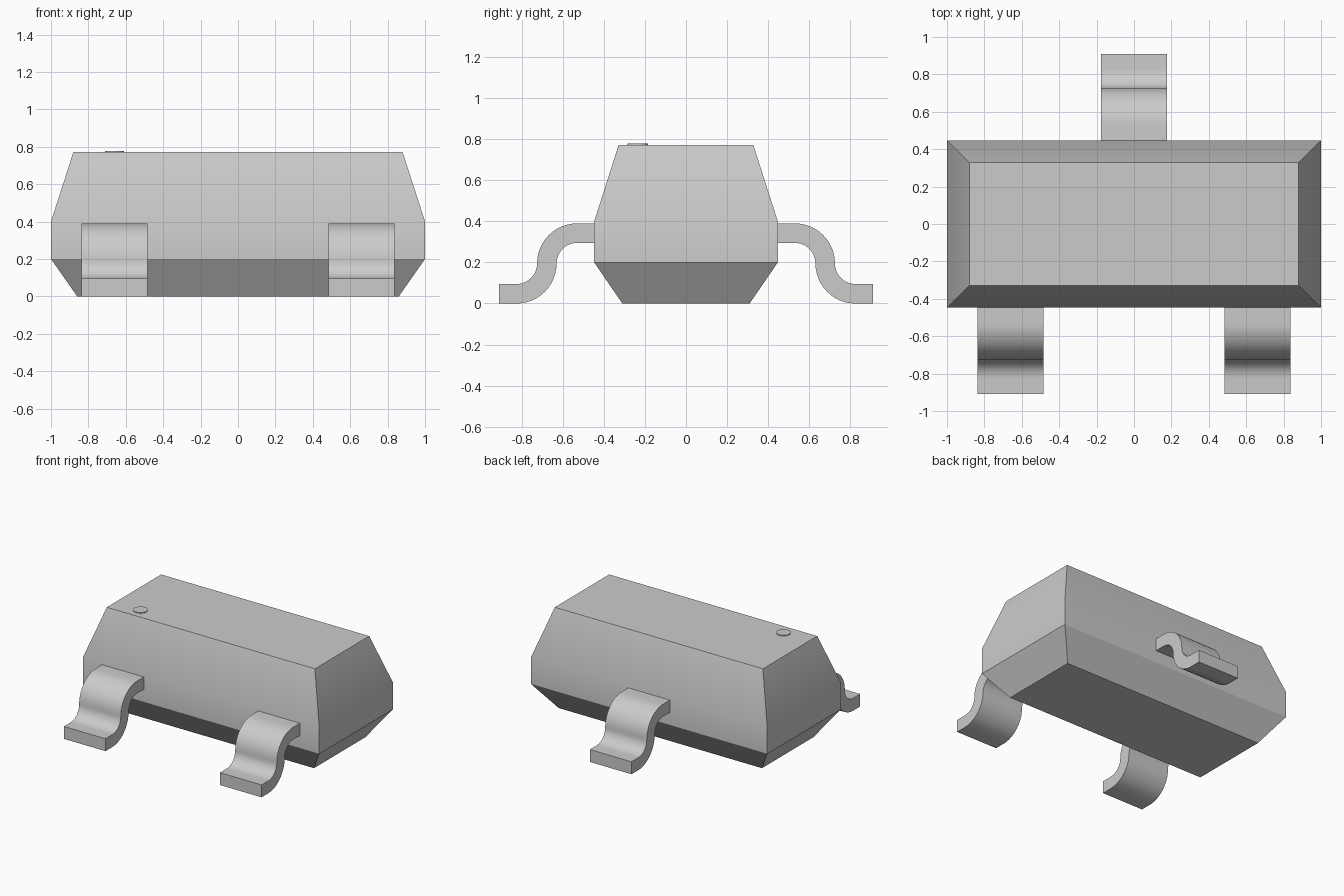
import bpy, bmesh
from math import sin, cos, pi, radians

cube = bpy.data.objects.get("Cube")
if cube:
    bpy.data.objects.remove(cube, do_unlink=True)

grey = bpy.data.materials.new("light grey")
grey.use_nodes = True
colour = (0.6, 0.6, 0.6, 1)
grey.diffuse_color = colour
grey.node_tree.nodes["Principled BSDF"].inputs["Base Color"].default_value = colour


def finish(name, bm):
    """Turn a bmesh into a smooth-shaded object with sharp corners."""
    bmesh.ops.recalc_face_normals(bm, faces=bm.faces)
    mesh = bpy.data.meshes.new(name)
    bm.to_mesh(mesh)
    bm.free()
    mesh.materials.append(grey)
    obj = bpy.data.objects.new(name, mesh)
    bpy.context.collection.objects.link(obj)
    bpy.ops.object.select_all(action='DESELECT')
    obj.select_set(True)
    bpy.context.view_layer.objects.active = obj
    bpy.ops.object.shade_smooth_by_angle(angle=radians(30))
    return obj


def loft(name, rings):
    """Bridge equal-length closed rings and cap both ends."""
    bm = bmesh.new()
    loops = [[bm.verts.new(p) for p in ring] for ring in rings]
    for a, b in zip(loops, loops[1:]):
        for i in range(len(a)):
            j = (i + 1) % len(a)
            bm.faces.new((a[i], a[j], b[j], b[i]))
    bm.faces.new(loops[0])
    bm.faces.new(loops[-1])
    return finish(name, bm)


# Package body: rectangular sections as half width, half depth, height
sections = [(0.86, 0.31, 0), (1, 0.447, 0.2), (1, 0.447, 0.4), (0.88, 0.328, 0.772)]
loft("body", [[(-x, -y, z), (x, -y, z), (x, y, z), (-x, y, z)]
              for x, y, z in sections])

# Pin marker: thin disc on the top
bm = bmesh.new()
bmesh.ops.create_cone(bm, cap_ends=True, segments=32, radius1=0.05, radius2=0.05, depth=0.008)
bmesh.ops.translate(bm, verts=bm.verts, vec=(-0.66, -0.235, 0.774))
finish("pin_marker", bm)

# Gull-wing lead profile: (distance outward, height)
OUTER, INNER, STEPS = 0.195, 0.1, 12
SHOULDER = 0.53
FOOT = SHOULDER + OUTER + INNER


def arc(centre, radius, start, end):
    angles = [start + (end - start) * i / STEPS for i in range(STEPS + 1)]
    return [(centre + radius * cos(a), OUTER + radius * sin(a)) for a in angles]


upper = [(0.43, 2 * OUTER)] + arc(SHOULDER, OUTER, pi / 2, 0) \
    + arc(FOOT, INNER, pi, 1.5 * pi)[1:] + [(0.91, OUTER - INNER)]
lower = [(0.43, OUTER + INNER)] + arc(SHOULDER, INNER, pi / 2, 0) \
    + arc(FOOT, OUTER, pi, 1.5 * pi)[1:] + [(0.91, 0)]
profile = upper + lower[::-1]


def lead(name, x, side):
    loft(name, [[(x + dx, side * d, z) for d, z in profile] for dx in (-0.176, 0.176)])


lead("front_right_lead", -0.66, -1)
lead("front_left_lead", 0.66, -1)
lead("back_lead", 0, 1)
